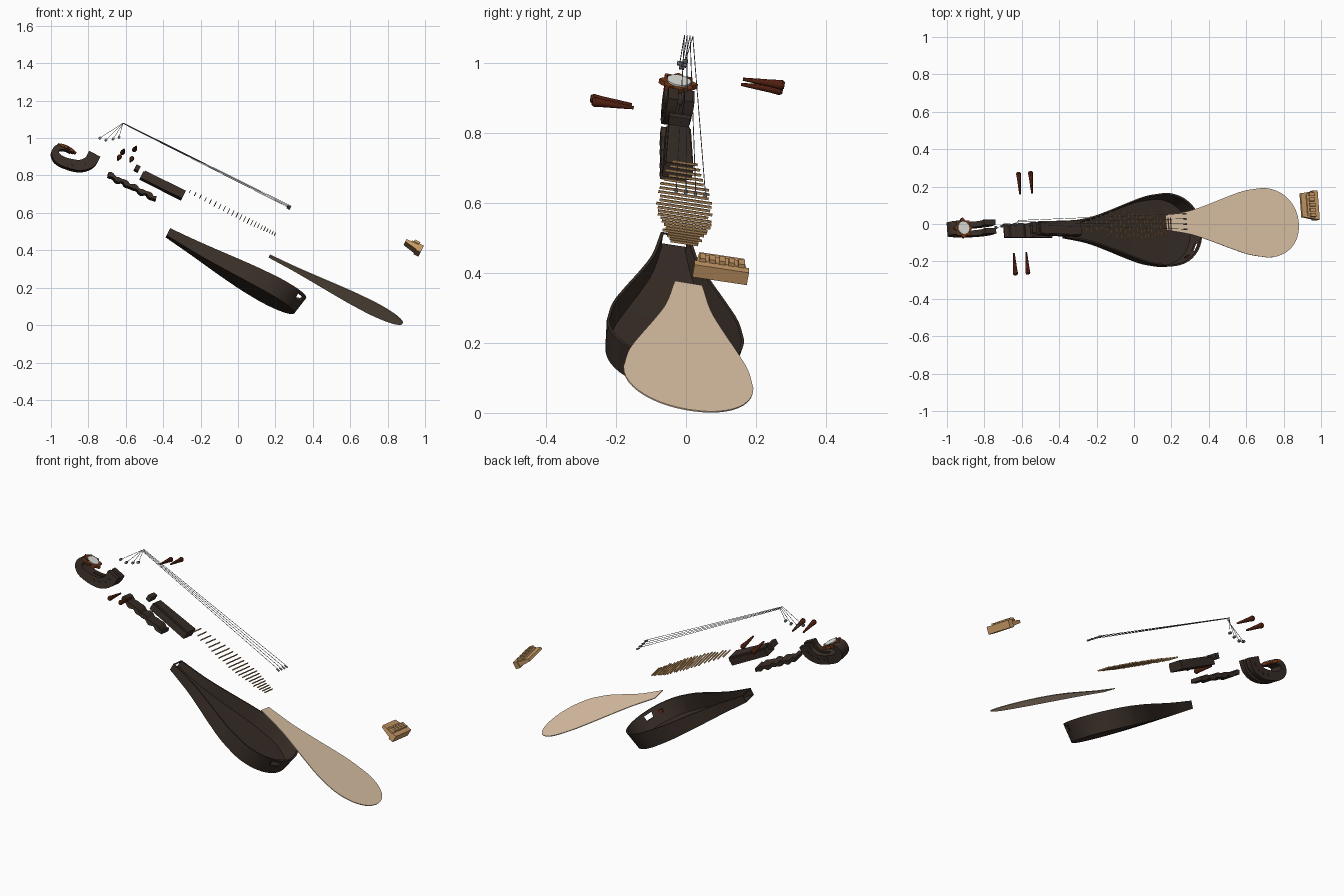
import bpy, bmesh, math, random
from mathutils import Vector, Matrix

if "Cube" in bpy.data.objects:
    bpy.data.objects.remove(bpy.data.objects["Cube"])

random.seed(3)
# Tilted frame of the exploded lute: u runs to the tail, v across, n out of the soundboard
TH, PH = math.radians(26.7), math.radians(9.5)
u = Vector((math.cos(TH), 0, -math.sin(TH)))
n0 = Vector((math.sin(TH), 0, math.cos(TH)))
v = Vector((0, math.cos(PH), 0)) - n0 * math.sin(PH)
M = Matrix((u, v, u.cross(v))).transposed()


def L(x, y, z):
    """World point to tilted coordinates."""
    return M.transposed() @ Vector((x, y, z))


def material(name, rgb):
    m = bpy.data.materials.new(name)
    m.diffuse_color = (*rgb, 1)
    m.use_nodes = True
    m.node_tree.nodes["Principled BSDF"].inputs["Base Color"].default_value = m.diffuse_color
    return m


DARK = material("dark_walnut", (0.042, 0.028, 0.021))
TAN = material("pale_spruce", (0.80, 0.60, 0.42))
RED = material("red_rosewood", (0.09, 0.016, 0.006))
FRAME = material("russet_frame", (0.19, 0.04, 0.010))
IVORY = material("ivory", (0.80, 0.80, 0.76))
BAMBOO = material("bamboo", (0.60, 0.34, 0.14))
STEEL = material("string_grey", (0.24, 0.25, 0.27))


def mesh(name, verts, faces, mat):
    bm = bmesh.new()
    vs = [bm.verts.new(M @ Vector(p)) for p in verts]
    for f in faces:
        bm.faces.new([vs[i] for i in f])
    bmesh.ops.recalc_face_normals(bm, faces=bm.faces)
    me = bpy.data.meshes.new(name)
    bm.to_mesh(me)
    bm.free()
    ob = bpy.data.objects.new(name, me)
    bpy.context.collection.objects.link(ob)
    me.materials.append(mat)
    return ob


def loft(name, secs, mat, caps=None):
    k = len(secs[0])
    verts = [p for s in secs for p in s]
    faces = [(i * k + j, i * k + (j + 1) % k, (i + 1) * k + (j + 1) % k, (i + 1) * k + j)
             for i in range(len(secs) - 1) for j in range(k)]
    for base in (0, (len(secs) - 1) * k):
        faces += [[base + j for j in c] for c in (caps or [range(k)])]
    return mesh(name, verts, faces, mat)


def box(name, a, b, c, mat):
    return loft(name, [[(x, b[0], c[0]), (x, b[1], c[0]), (x, b[1], c[1]), (x, b[0], c[1])] for x in a], mat)


def tube(name, pts, radii, mat, k=6, flat=1.0):
    """Round rod through points; flat stretches it along n."""
    d = (Vector(pts[-1]) - Vector(pts[0])).normalized()
    s = d.cross(Vector((0, 0, 1))).normalized()
    t = s.cross(d)
    ang = [2 * math.pi * j / k for j in range(k)]
    return loft(name, [[Vector(p) + r * (s * math.cos(q) + t * flat * math.sin(q)) for q in ang]
                       for p, r in zip(pts, radii)], mat)


def smooth(pts, steps=5):
    """Catmull-Rom through tuples of any length."""
    P = [Vector(p) for p in pts]
    P = [2 * P[0] - P[1]] + P + [2 * P[-1] - P[-2]]
    out = []
    for i in range(1, len(P) - 2):
        p0, p1, p2, p3 = P[i - 1:i + 3]
        for s in range(steps):
            t = s / steps
            out.append(0.5 * (2 * p1 + (p2 - p0) * t + (2 * p0 - 5 * p1 + 4 * p2 - p3) * t * t
                              + (3 * p1 - p0 - 3 * p2 + p3) * t ** 3))
    return out + [P[-2]]


def ribbon(name, path, b0, b1, mat):
    """Curved bar; path holds (a, c, thickness)."""
    secs = []
    for i, p in enumerate(path):
        d = path[min(i + 1, len(path) - 1)] - path[max(i - 1, 0)]
        q = Vector((-d[1], d[0])).normalized() * p[2] / 2
        lo, hi = (p[0] - q[0], p[1] - q[1]), (p[0] + q[0], p[1] + q[1])
        secs.append([(lo[0], b0, lo[1]), (lo[0], b1, lo[1]), (hi[0], b1, hi[1]), (hi[0], b0, hi[1])])
    return loft(name, secs, mat)


# Pear outline: (distance from neck end, half width)
outline = [(p[0], p[1]) for p in smooth([(0, .04), (.146, .064), (.26, .099), (.37, .138), (.48, .173), (.59, .189)], 4)]
outline += [(.59 + .2 * math.sin(q) ** .95, .189 * math.cos(q) ** .95) for q in [math.radians(d) for d in range(8, 89, 8)]]

# Thin soundboard, rolled very slightly further than the rest
A, B, C = -.017, -.06, .403
loft("soundboard", [[(A + t * 1.012, B + s * h, C - k - .02 * s * h - .003 * t) for s, k in ((1, 0), (-1, 0), (-1, .004), (1, .004))]
                    for t, h in outline], TAN)

# Hollow body shell, deeper toward the tail
A, B, C = -.557, -.078, .284
secs = []
for t, h in outline:
    f = t / .79
    to, ti, ho = t * 1.035, .008 + t * 1.015, h * 1.055
    hi = max(ho - .008, ho * .6)
    dep = .042 + .06 * math.sin(f * math.pi / 2)
    tb, hb = t * 1.01, ho * .94
    secs.append([(A + to, B + ho, C), (A + tb, B + hb, C - dep), (A + tb, B - hb, C - dep), (A + to, B - ho, C),
                 (A + ti, B - hi, C), (A + ti * .975 + .003, B - hi * .94, C - dep + .006),
                 (A + ti * .975 + .003, B + hi * .94, C - dep + .006), (A + ti, B + hi, C)])
body = loft("body_bowl", secs, DARK, [(0, 1, 2, 3), (4, 5, 6, 7), (0, 3, 4, 7)])
cuts = [box("neck_opening_cutter", (A - .03, A + .03), (B - .036, B + .036), (C - .036, C - .003), DARK),
        box("side_slot_cutter", (A + .768, A + .808), (B - .17, B - .07), (C - .045, C - .016), DARK)]
for cut in cuts:
    cut.hide_render = True
    md = body.modifiers.new("cut", 'BOOLEAN')
    md.operation, md.object, md.solver = 'DIFFERENCE', cut, 'EXACT'
    bpy.context.view_layer.objects.active = body
    bpy.ops.object.modifier_apply(modifier=md.name)
    bpy.data.objects.remove(cut)

# Small red plate on the inner wall beside the slot
loft("inner_label", [[(A + t, B - h, C - .025), (A + t, B - h + .006, C - .025),
                      (A + t, B - h + .010, C - .045), (A + t, B - h + .004, C - .045)]
                     for t, h in ((.722, .150), (.742, .138))], RED)

# Neck block with a raised fingerboard, and the nut
B = -.103
loft("neck_block", [[(a, B - w, .453), (a, B + w, .453), (a, B + w, .491), (a, B - w, .491)]
                    for a, w in ((-.822, .035), (-.572, .043))], DARK)
loft("fingerboard", [[(a, B - w, .491), (a, B + w, .491), (a, B + w, .500), (a, B - w, .500)]
                     for a, w in ((-.815, .030), (-.572, .039))], DARK)
box("nut", (-.87, -.845), (B - .030, B + .030), (.480, .510), DARK)

# Wavy back plate of the peg box
wave = [Vector((-.982 + .286 * i / 36, .393 + .004 * math.sin(i * .7), .021 + .006 * math.sin(i * 1.05))) for i in range(37)]
ribbon("neck_back_plate", wave, B - .037, B + .037, DARK)

# Curled headstock: two cheeks along the open peg box, solid curl
hook = []
for x, z, w in [(-.768, .912, .068), (-.793, .870, .066), (-.845, .849, .058), (-.909, .859, .052), (-.960, .882, .048),
                (-.980, .914, .040), (-.966, .944, .032), (-.930, .947, .026), (-.893, .927, .016)]:
    p = L(x, -.022, z)
    hook.append((p.x, p.z, w))
hook = smooth(hook)
B = -.09
for name, s in (("left", -1), ("right", 1)):
    ribbon("headstock_cheek_" + name, hook[:16], B + s * .038, B + s * .009, DARK)
ribbon("headstock_curl", hook[15:], B - .036, B + .036, DARK)
for i in (4, 7, 10, 13):  # peg collars on the cheeks
    for s in (-1, 1):
        a, c = hook[i][0], hook[i][1]
        tube("peg_collar", [(a, B + s * .036, c), (a, B + s * .041, c)], [.009, .009], DARK, 10)

# Ornate frame with ivory oval on the curl
p = L(-.915, -.022, .943)


def plate(name, rad, c0, c1, mat, k=32):
    ang = [2 * math.pi * j / k for j in range(k)]
    loft(name, [[(p.x + rad(q) * math.cos(q), p.y + rad(q) * 1.02 * math.sin(q), p.z + c) for q in ang] for c in (c0, c1)], mat)


plate("scroll_frame", lambda q: .048 + .007 * math.cos(8 * q), -.008, .006, FRAME)
plate("ivory_inlay", lambda q: .033, .006, .011, IVORY)

# Four tuning pegs, flared outward
for i, (x, y, z) in enumerate([(-.642, -.155, .882), (-.576, -.15, .873), (-.609, .158, .940), (-.545, .163, .955)]):
    s = 1 if y > 0 else -1
    q = L(x, y, z)
    tube("tuning_peg_%d" % (i + 1), [q + Vector((0, s * d, 0)) for d in (0, .04, .085, .112, .12)],
         [.004, .007, .010, .013, .009], RED, 12, 1.15)

# Frets, widest mid-board
N = 23
for i in range(N):
    t = i / (N - 1)
    a = -.551 + .509 * (1.4 * t - .4 * t * t)
    w = .04 + .036 * math.sin(math.pi * min(1, t * 1.05)) + random.uniform(-.006, .006)
    b = -.09 + random.uniform(-.005, .005)
    box("fret_%02d" % (i + 1), (a - .002, a + .002), (b - w, b + w), (.512, .519), BAMBOO)

# Strings: bridge loop, nut bend, and tail to the peg with a coil
ends = [(-.738, -.018, 1.0), (-.706, -.012, .989), (-.668, -.006, .995), (-.636, -.002, 1.005)]
for i, e in enumerate(ends):
    k = i - 1.5
    low, bend, end = Vector((-.044, -.1 + .028 * k, .682)), Vector((-1.034, -.106 + .008 * k, .68)), L(*e)
    tube("string_%d" % (i + 1), [low, bend], [.0012, .0012], STEEL)
    tube("string_end_%d" % (i + 1), [bend, end], [.0012, .0012], STEEL)
    tube("string_coil_%d" % (i + 1), [end - Vector((0, .007, 0)), end + Vector((0, .007, 0))], [.007, .007], STEEL, 10)
    tube("string_loop_%d" % (i + 1), [low - Vector((.006, 0, .004)), low + Vector((.014, 0, -.004))], [.004, .005], STEEL, 8)

# Stepped bridge with notched top
B = -.033
loft("bridge_base", [[(a, B - w, lo), (a, B + w, lo), (a, B + w, hi), (a, B - w, hi)]
                     for a, w, lo, hi in ((.598, .064, .796, .811), (.668, .074, .784, .812))], BAMBOO)
box("bridge_back", (.668, .697), (B - .079, B + .079), (.778, .818), BAMBOO)
box("bridge_step", (.628, .668), (B - .06, B + .06), (.811, .819), BAMBOO)
for k in range(5):
    b = B + (k - 2) * .028
    box("bridge_tooth_%d" % (k + 1), (.64, .672), (b - .009, b + .009), (.817, .829), BAMBOO)

# Keep hard edges, smooth the curves
bpy.ops.object.select_all(action='SELECT')
bpy.context.view_layer.objects.active = body
bpy.ops.object.shade_smooth_by_angle(angle=math.radians(30))
